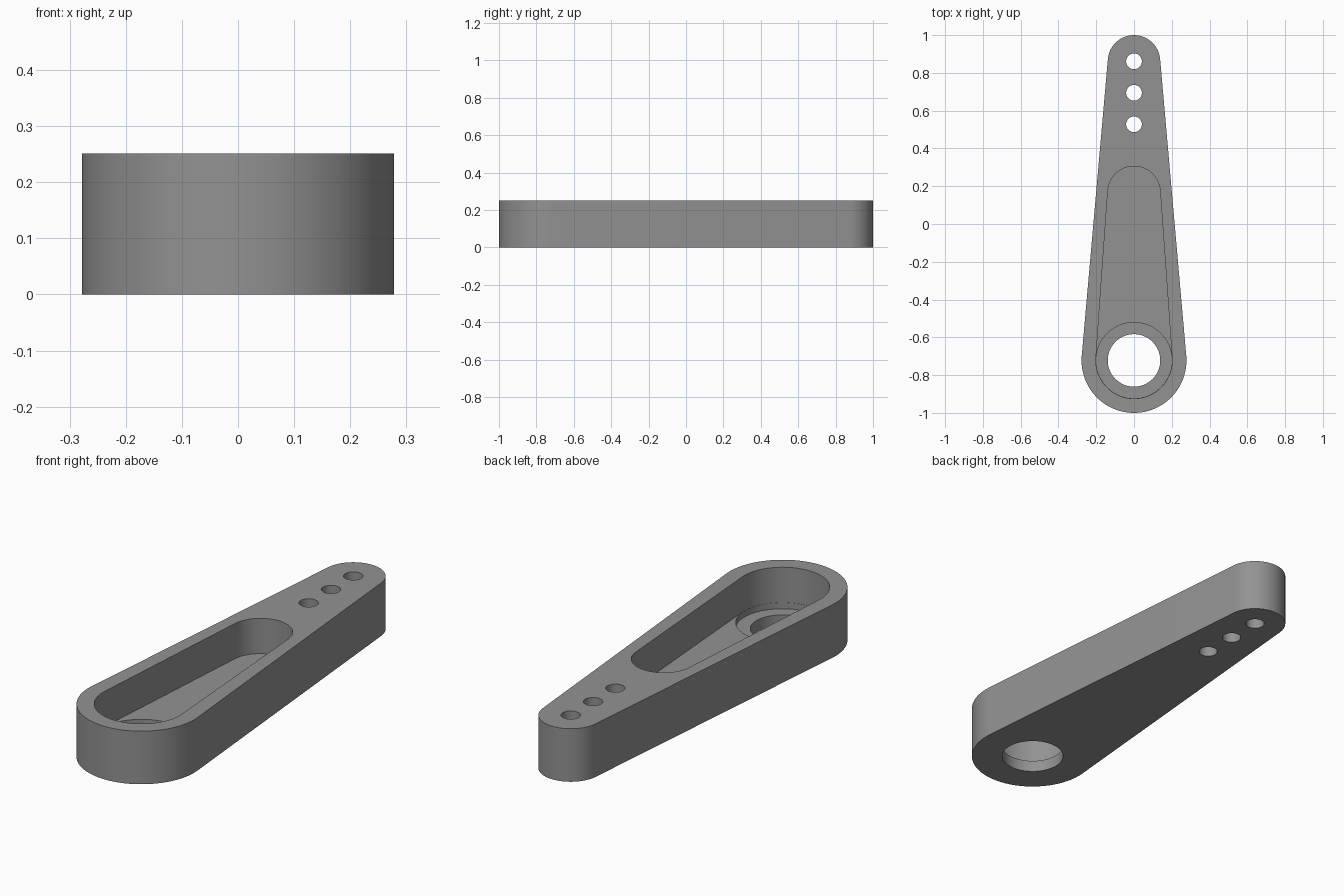
import bpy, bmesh, math

if "Cube" in bpy.data.objects:
    bpy.data.objects.remove(bpy.data.objects["Cube"])

UNIT = 1 / 18            # design unit
PIVOT_Y = -13 * UNIT     # centre of the large end
TIP_Y = 15.5 * UNIT      # centre of the small end
HEIGHT = 0.251
FLOOR_Z = 0.084          # pocket floor
SEAT_Z = 0.055           # counterbore floor


def circle(y, r, n=96):
    return [(r * math.cos(2 * math.pi * i / n), y + r * math.sin(2 * math.pi * i / n))
            for i in range(n)]


def tapered_slot(y0, r0, y1, r1, n=56):
    """Outline of two round ends joined by tangent lines."""
    a = math.asin((r0 - r1) / (y1 - y0))
    pts = []
    for i in range(n + 1):                       # small end, right to left
        t = a + (math.pi - 2 * a) * i / n
        pts.append((r1 * math.cos(t), y1 + r1 * math.sin(t)))
    for i in range(n + 1):                       # large end, left to right
        t = math.pi - a + (math.pi + 2 * a) * i / n
        pts.append((r0 * math.cos(t), y0 + r0 * math.sin(t)))
    return pts


def prism(name, outline, z0, z1):
    bm = bmesh.new()
    face = bm.faces.new([bm.verts.new((x, y, z0)) for x, y in outline])
    ext = bmesh.ops.extrude_face_region(bm, geom=[face])
    top = [v for v in ext["geom"] if isinstance(v, bmesh.types.BMVert)]
    bmesh.ops.translate(bm, verts=top, vec=(0, 0, z1 - z0))
    bmesh.ops.recalc_face_normals(bm, faces=bm.faces)
    mesh = bpy.data.meshes.new(name)
    bm.to_mesh(mesh)
    bm.free()
    obj = bpy.data.objects.new(name, mesh)
    bpy.context.collection.objects.link(obj)
    return obj


# Tapered lever body
arm = prism("lever_arm", tapered_slot(PIVOT_Y, 5 * UNIT, TIP_Y, 2.5 * UNIT), 0, HEIGHT)
grey = bpy.data.materials.new("grey")
grey.diffuse_color = (0.29, 0.29, 0.29, 1)
grey.use_nodes = True
grey.node_tree.nodes["Principled BSDF"].inputs["Base Color"].default_value = grey.diffuse_color
arm.data.materials.append(grey)

# Pocket, pivot counterbore, pivot hole and three linkage holes
cutters = [
    prism("pocket_cutter", tapered_slot(PIVOT_Y, 0.202, 3 * UNIT, 2.5 * UNIT), FLOOR_Z, 0.4),
    prism("counterbore_cutter", circle(PIVOT_Y, 0.201), SEAT_Z, FLOOR_Z + 0.05),
    prism("pivot_hole_cutter", circle(PIVOT_Y, 2.5 * UNIT), -0.1, FLOOR_Z + 0.08),
]
for i in range(3):
    cutters.append(prism(f"link_hole_cutter_{i + 1}",
                         circle(TIP_Y - 3 * UNIT * i, 0.75 * UNIT, 48), -0.1, 0.4))

for cutter in cutters:
    cutter.hide_render = True
    mod = arm.modifiers.new(cutter.name, "BOOLEAN")
    mod.operation = "DIFFERENCE"
    mod.solver = "EXACT"
    mod.object = cutter

# Bake the cuts and discard the cutters
bpy.context.view_layer.update()
graph = bpy.context.evaluated_depsgraph_get()
baked = bpy.data.meshes.new_from_object(arm.evaluated_get(graph))
arm.modifiers.clear()
arm.data = baked
for cutter in cutters:
    bpy.data.objects.remove(cutter, do_unlink=True)

# Smooth round walls, crisp rims
bpy.ops.object.select_all(action="DESELECT")
arm.select_set(True)
bpy.context.view_layer.objects.active = arm
bpy.ops.object.shade_smooth_by_angle(angle=math.radians(30))
